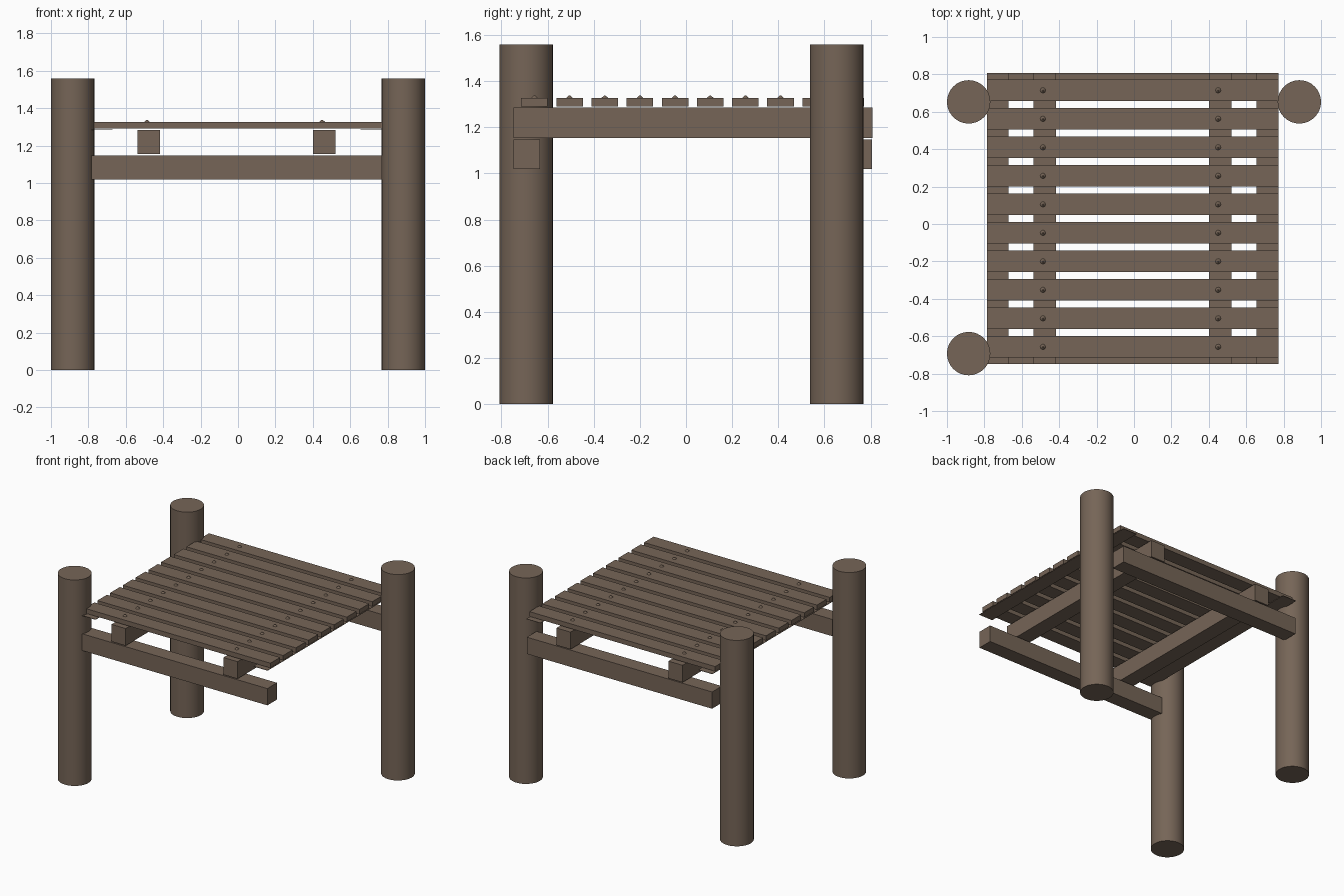
import bpy, math

if "Cube" in bpy.data.objects:
    bpy.data.objects.remove(bpy.data.objects["Cube"])

wood = bpy.data.materials.new("weathered brown wood")
wood.diffuse_color = (0.18, 0.13, 0.095, 1)
wood.use_nodes = True
wood.node_tree.nodes["Principled BSDF"].inputs["Base Color"].default_value = wood.diffuse_color


def finish(name):
    ob = bpy.context.object
    ob.name = name
    ob.data.materials.append(wood)
    return ob


def box(name, x, y, z):
    """Box from (min, max) ranges along each axis."""
    r = (x, y, z)
    bpy.ops.mesh.primitive_cube_add(size=1, location=[(a + b) / 2 for a, b in r])
    ob = finish(name)
    ob.scale = [b - a for a, b in r]
    bpy.ops.object.transform_apply(location=False, rotation=False, scale=True)


# Three round posts (the front right corner has none)
for name, x, y in (("back_left_post", -0.884, 0.653),
                   ("back_right_post", 0.884, 0.653),
                   ("front_left_post", -0.884, -0.693)):
    bpy.ops.mesh.primitive_cylinder_add(vertices=32, radius=0.116, depth=1.56,
                                        location=(x, y, 0.78))
    finish(name)
    bpy.ops.object.shade_smooth_by_angle(angle=math.radians(35))

# Lower cross beams, front and back
for name, y in (("front_beam", (-0.748, -0.633)), ("back_beam", (0.69, 0.806))):
    box(name, (-0.783, 0.77), y, (1.02, 1.147))

# Joists resting on the beams
for name, x in (("left_joist", (-0.537, -0.418)), ("right_joist", (0.402, 0.52))):
    box(name, x, (-0.748, 0.808), (1.154, 1.284))

# Very thin edge strips just under the planks
for name, x in (("left_edge_strip", (-0.787, -0.67)), ("right_edge_strip", (0.655, 0.772))):
    box(name, x, (-0.748, 0.808), (1.283, 1.286))

# Deck planks with two small nail heads each
for i in range(10):
    y = -0.657 + i * 0.1524
    box(f"plank_{i + 1}", (-0.785, 0.772), (y - 0.0575, y + 0.0575), (1.291, 1.327))
    for side, x in (("left", -0.487), ("right", 0.45)):
        bpy.ops.mesh.primitive_cone_add(vertices=8, radius1=0.016, radius2=0.003,
                                        depth=0.012, location=(x, y, 1.332))
        finish(f"{side}_nail_{i + 1}")
